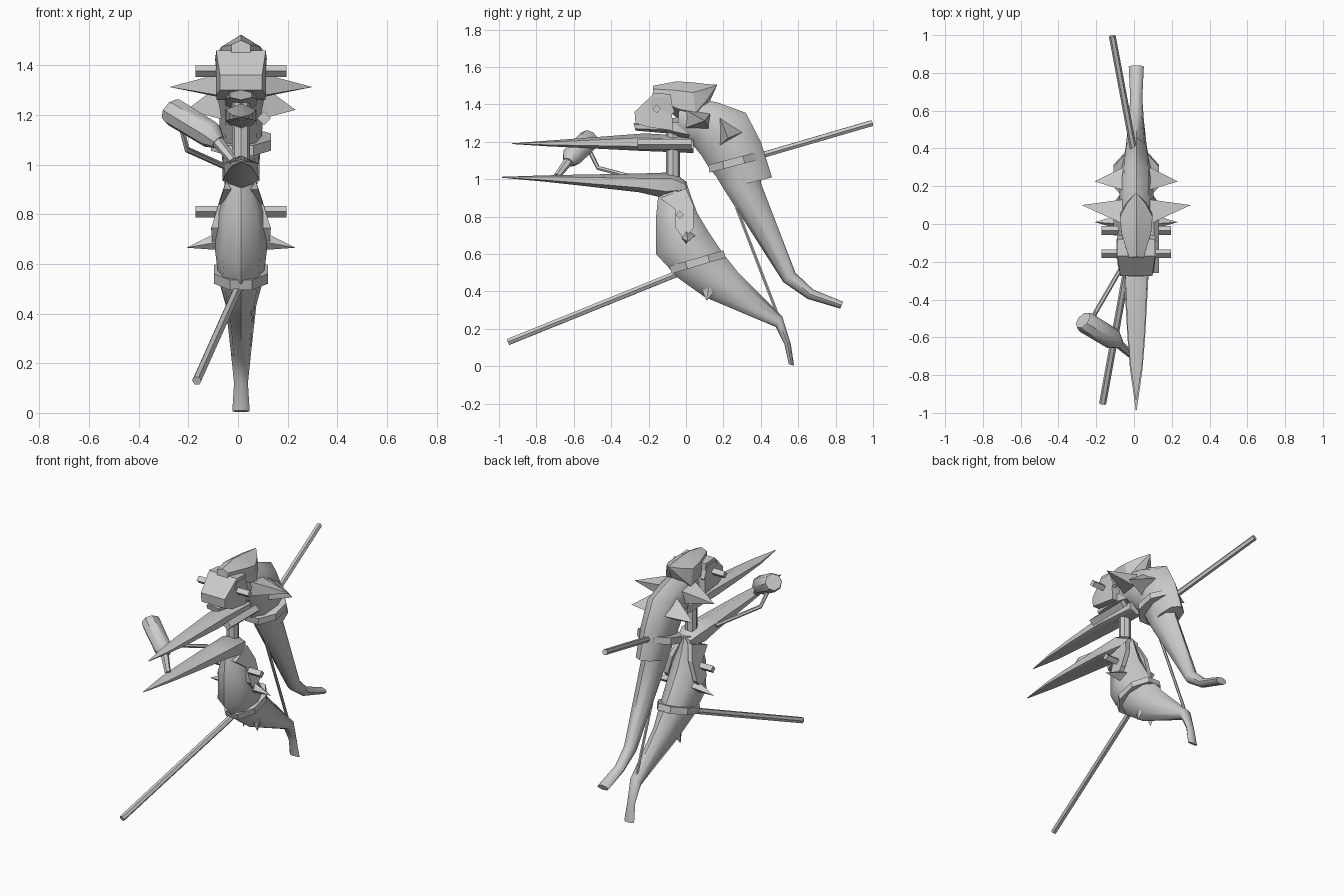
import bpy, bmesh, math
from mathutils import Vector

CX = 0.012  # shared centre plane

grey = bpy.data.materials.new("plain_grey")
grey.diffuse_color = (0.6, 0.6, 0.6, 1)


def finish(name, bm, angle=40):
    bmesh.ops.recalc_face_normals(bm, faces=bm.faces)
    me = bpy.data.meshes.new(name)
    bm.to_mesh(me)
    bm.free()
    ob = bpy.data.objects.new(name, me)
    bpy.context.collection.objects.link(ob)
    me.materials.append(grey)
    bpy.ops.object.select_all(action='DESELECT')
    ob.select_set(True)
    bpy.context.view_layer.objects.active = ob
    bpy.ops.object.shade_smooth_by_angle(angle=math.radians(angle))
    return ob


def skin(bm, rings):
    for a, b in zip(rings, rings[1:]):
        n = len(a)
        for i in range(n):
            bm.faces.new((a[i], a[(i + 1) % n], b[(i + 1) % n], b[i]))
    bm.faces.new(rings[0])
    bm.faces.new(rings[-1])


def loft(name, sections, n=8, boxy=False, angle=45):
    """Sections are (y, z) of one edge, (y, z) of the other, half width."""
    bm = bmesh.new()
    rings = []
    k = 1 / math.cos(math.pi / n) if boxy else 1
    for y1, z1, y2, z2, hw in sections:
        c = Vector((CX, (y1 + y2) / 2, (z1 + z2) / 2))
        u = Vector((0, (y1 - y2) / 2, (z1 - z2) / 2))
        ring = []
        for i in range(n):
            t = 2 * math.pi * (i + (0.5 if boxy else 0)) / n
            ring.append(bm.verts.new(c + u * k * math.cos(t) + Vector((hw * k * math.sin(t), 0, 0))))
        rings.append(ring)
    skin(bm, rings)
    return finish(name, bm, angle)


def tube(name, points, radii, n=6):
    bm = bmesh.new()
    pts = [Vector(p) for p in points]
    rings = []
    for i, p in enumerate(pts):
        d = (pts[min(i + 1, len(pts) - 1)] - pts[max(i - 1, 0)]).normalized()
        ref = Vector((0, 0, 1)) if abs(d.z) < 0.9 else Vector((0, 1, 0))
        s = d.cross(ref).normalized()
        w = s.cross(d)
        rings.append([bm.verts.new(p + radii[i] * (s * math.cos(2 * math.pi * j / n) + w * math.sin(2 * math.pi * j / n)))
                      for j in range(n)])
    skin(bm, rings)
    return finish(name, bm)


def spike(name, base, tip):
    """Pyramid from an outline to a tip, mirrored to both sides."""
    for side, label in ((-1, "left"), (1, "right")):
        bm = bmesh.new()
        b = [bm.verts.new((CX + side * x, y, z)) for x, y, z in base]
        t = bm.verts.new((CX + side * tip[0], tip[1], tip[2]))
        bm.faces.new(b)
        for i in range(len(b)):
            bm.faces.new((b[i], b[(i + 1) % len(b)], t))
        finish(f"{label}_{name}", bm, 20)


def panel(name, outline, depth=0.03):
    """Side panel with an (x, y, z) outline, mirrored to both sides."""
    for side, label in ((-1, "left"), (1, "right")):
        bm = bmesh.new()
        rings = [[bm.verts.new((CX + side * (x - d), y, z)) for x, y, z in outline] for d in (depth, 0)]
        skin(bm, rings)
        finish(f"{label}_{name}", bm, 20)


# Upper figure: head, crest, body with long tail
loft("upper_face", [(-0.275, 1.36, -0.27, 1.30, 0.085), (-0.17, 1.46, -0.21, 1.28, 0.10),
                    (-0.08, 1.455, -0.07, 1.26, 0.098)], n=4, boxy=True, angle=20)
loft("upper_jaw", [(-0.28, 1.30, -0.27, 1.26, 0.05), (-0.13, 1.32, -0.10, 1.245, 0.075),
                   (0.03, 1.34, 0.03, 1.20, 0.07)], n=6)
loft("crest", [(-0.175, 1.50, -0.18, 1.43, 0.045), (-0.05, 1.523, -0.05, 1.33, 0.09),
               (0.03, 1.518, 0.06, 1.30, 0.10), (0.10, 1.51, 0.12, 1.40, 0.06),
               (0.165, 1.505, 0.165, 1.50, 0.003)], n=6, angle=25)
loft("upper_body", [(-0.03, 1.45, -0.05, 1.24, 0.08), (0.17, 1.41, 0.03, 1.19, 0.09),
                    (0.32, 1.355, 0.08, 1.13, 0.09), (0.40, 1.20, 0.13, 1.05, 0.085),
                    (0.46, 1.01, 0.22, 0.95, 0.072)])
loft("upper_tail", [(0.40, 1.06, 0.14, 1.05, 0.075), (0.40, 0.98, 0.20, 0.95, 0.068),
                    (0.585, 0.50, 0.52, 0.45, 0.04), (0.68, 0.41, 0.65, 0.36, 0.032),
                    (0.84, 0.345, 0.825, 0.308, 0.04)])
loft("upper_beak", [(-0.93, 1.192, -0.93, 1.188, 0.003), (-0.74, 1.206, -0.74, 1.176, 0.037),
                    (-0.55, 1.22, -0.55, 1.167, 0.053), (-0.22, 1.245, -0.25, 1.152, 0.07),
                    (0.04, 1.23, 0.04, 1.14, 0.06)], n=6, angle=50)

# Lower figure: body with long tail, beak
loft("lower_body", [(-0.12, 0.98, 0.0, 0.99, 0.045), (-0.15, 0.90, 0.03, 0.90, 0.062),
                    (-0.16, 0.80, 0.06, 0.82, 0.092),
                    (-0.16, 0.60, 0.12, 0.72, 0.105), (-0.04, 0.47, 0.20, 0.60, 0.09),
                    (0.10, 0.37, 0.28, 0.50, 0.062), (0.48, 0.21, 0.515, 0.265, 0.04),
                    (0.525, 0.12, 0.56, 0.12, 0.028), (0.55, 0.01, 0.578, 0.003, 0.035)])
loft("lower_beak", [(-0.985, 1.013, -0.985, 1.008, 0.003), (-0.77, 1.02, -0.77, 0.988, 0.038),
                    (-0.6, 1.024, -0.6, 0.97, 0.054), (-0.26, 1.03, -0.25, 0.93, 0.076),
                    (-0.06, 1.037, -0.12, 0.90, 0.085), (0.0, 0.985, 0.0, 0.93, 0.05)], n=6, angle=50)
spike("belly_barb", [(0.03, 0.06, 0.47), (0.06, 0.13, 0.49), (0.045, 0.16, 0.41)], (0.05, 0.11, 0.35))

# Side spikes and jagged panels
spike("collar_spike", [(0.07, 0.0, 1.37), (0.07, 0.13, 1.35), (0.08, 0.12, 1.27), (0.07, 0.0, 1.275)],
      (0.288, 0.10, 1.312))
spike("shoulder_spike", [(0.07, 0.18, 1.33), (0.07, 0.30, 1.25), (0.07, 0.18, 1.18)], (0.22, 0.225, 1.22))
spike("hip_spike", [(0.08, -0.03, 0.69), (0.08, 0.0, 0.735), (0.08, 0.05, 0.70), (0.08, 0.0, 0.655)],
      (0.22, 0.01, 0.665))
panel("chest_panel", [(0.07, -0.14, 0.90), (0.09, -0.06, 0.84), (0.12, -0.06, 0.745), (0.115, -0.01, 0.68),
                      (0.12, 0.04, 0.74), (0.085, 0.04, 0.86), (0.055, 0.0, 0.95)])
panel("cheek_panel", [(0.105, -0.18, 1.44), (0.105, -0.09, 1.44), (0.10, -0.06, 1.36),
                      (0.09, -0.12, 1.31), (0.095, -0.20, 1.34)])

# Cross pegs and connecting parts
for name, y, z in (("upper_peg", -0.157, 1.376), ("lower_peg", -0.034, 0.81)):
    tube(name, [(CX - 0.183, y, z), (CX + 0.183, y, z)], [0.023] * 2, 4)
tube("neck_post", [(CX, -0.07, 0.98), (CX, -0.07, 1.29)], [0.037] * 2, 8)
tube("side_bar", [(0.105, -0.26, 1.186), (0.105, 0.03, 1.186)], [0.028] * 2, 4)
tube("tail_strut", [(CX, 0.25, 0.90), (CX, 0.50, 0.25)], [0.009] * 2, 6)

# Straps and the poles fixed to them
loft("upper_strap", [(0.12, 1.077, 0.38, 1.145, 0.12), (0.125, 1.035, 0.392, 1.105, 0.12)],
     boxy=True, angle=20)
loft("lower_strap", [(-0.09, 0.535, 0.20, 0.62, 0.108), (-0.075, 0.495, 0.212, 0.58, 0.108)],
     boxy=True, angle=20)
tube("upper_pole", [(0.004, 0.36, 1.115), (-0.115, 0.995, 1.30)], [0.018] * 2)
tube("lower_pole", [(0.004, -0.01, 0.51), (-0.166, -0.95, 0.13)], [0.019] * 2)

# Canister with its spout and bent arm
tube("canister", [(-0.270, -0.51, 1.22), (-0.258, -0.52, 1.21), (-0.11, -0.61, 1.12), (-0.08, -0.63, 1.09)],
     [0.05, 0.058, 0.056, 0.03], 8)
tube("canister_spout", [(-0.085, -0.63, 1.095), (-0.02, -0.69, 1.015)], [0.025, 0.018])
tube("bent_arm", [(-0.225, -0.51, 1.14), (-0.205, -0.47, 1.06), (-0.06, -0.22, 0.995)], [0.012] * 3)
